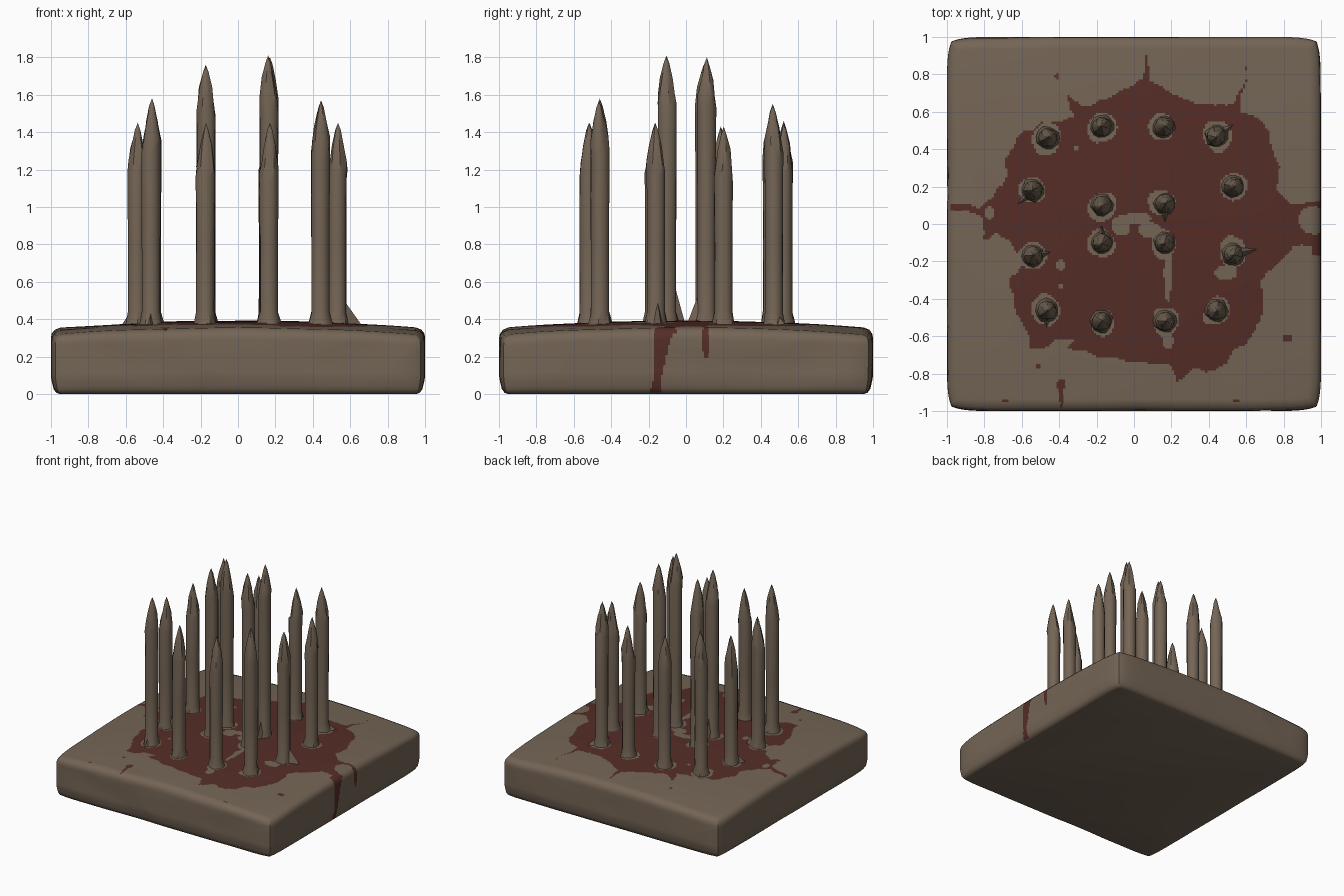
import bpy, bmesh, math, random
from mathutils import Vector, noise

if "Cube" in bpy.data.objects:
    bpy.data.objects.remove(bpy.data.objects["Cube"])

random.seed(4)


def material(name, rgb):
    m = bpy.data.materials.new(name)
    m.diffuse_color = (*rgb, 1)
    m.use_nodes = True
    m.node_tree.nodes["Principled BSDF"].inputs["Base Color"].default_value = m.diffuse_color
    return m


STONE = material("brown stone", (0.175, 0.130, 0.092))
STAIN = material("dark red stain", (0.090, 0.026, 0.020))


def finish(bm, name, mats, angle):
    bmesh.ops.recalc_face_normals(bm, faces=bm.faces[:])
    me = bpy.data.meshes.new(name)
    bm.to_mesh(me)
    bm.free()
    for m in mats:
        me.materials.append(m)
    ob = bpy.data.objects.new(name, me)
    bpy.context.collection.objects.link(ob)
    bpy.ops.object.select_all(action='DESELECT')
    ob.select_set(True)
    bpy.context.view_layer.objects.active = ob
    bpy.ops.object.shade_smooth_by_angle(angle=math.radians(angle))
    return ob


# Spike layout: x, y, tip height
SPIKES = [(-.46, .46, 1.55), (-.17, .52, 1.46), (.16, .52, 1.45), (.44, .47, 1.55),
          (-.54, .18, 1.43), (-.17, .10, 1.76), (.165, .11, 1.80), (.53, .20, 1.43),
          (-.54, -.17, 1.45), (-.17, -.10, 1.76), (.165, -.10, 1.81), (.53, -.16, 1.45),
          (-.465, -.46, 1.58), (-.175, -.52, 1.45), (.165, -.52, 1.45), (.44, -.46, 1.57)]

# Outline of the splash on the top, clockwise from the back
SPLASH = [(.05, .76), (.065, .92), (.08, .77), (.2, .7), (.33, .64), (.5, .63), (.56, .7),
          (.59, .79), (.57, .6), (.66, .57), (.72, .5), (.74, .4), (.78, .3), (.76, .19),
          (.83, .11), (1.1, .13), (1.1, .11), (.88, .08), (.88, .02), (.91, -.04), (1.1, -.06),
          (1.1, -.14), (.85, -.12), (.74, -.25), (.66, -.3), (.69, -.4), (.65, -.57),
          (.55, -.68), (.45, -.78), (.33, -.78), (.22, -.83), (.2, -.76), (.05, -.74),
          (-.15, -.71), (-.3, -.69), (-.35, -.67), (-.33, -.61), (-.42, -.62), (-.51, -.66),
          (-.55, -.68), (-.56, -.6), (-.63, -.47), (-.65, -.38), (-.66, -.28), (-.6, -.22),
          (-.65, -.1), (-.74, -.05), (-.8, -.1), (-.82, .05), (-.97, .08), (-.97, .11),
          (-.82, .09), (-.7, .21), (-.68, .35), (-.6, .48), (-.5, .54), (-.41, .55),
          (-.32, .58), (-.37, .7), (-.28, .63), (-.2, .64), (-.13, .7), (0, .73)]
# Stray drops and bare gaps: x, y, radius x, radius y
DROPS = [(-.41, .79, .012, .02), (.6, .83, .012, .015), (-.51, -.76, .015, .015),
         (.82, -.61, .025, .02), (-.39, -.86, .022, .035), (-.39, -.92, .015, .05),
         (-.7, -.95, .02, .015), (.55, -.95, .02, .015)]
GAPS = [(-.07, -.01, .05, .055), (.02, .03, .07, .035), (.18, -.26, .02, .16),
        (.08, -.03, .06, .04), (-.77, .06, .025, .035), (-.39, -.22, .025, .03),
        (-.31, .4, .015, .012), (-.39, -.33, .012, .012), (.18, -.62, .03, .05),
        (.49, -.26, .06, .04)]


def inside(x, y, poly):
    hit = False
    for (ax, ay), (bx, by) in zip(poly, poly[1:] + poly[:1]):
        if (ay > y) != (by > y) and x < ax + (y - ay) / (by - ay) * (bx - ax):
            hit = not hit
    return hit


def in_ovals(x, y, ovals):
    return any(((x - a) / rx) ** 2 + ((y - b) / ry) ** 2 < 1 for a, b, rx, ry in ovals)


def stained_top(x, y):
    if in_ovals(x, y, DROPS):
        return True
    wob = .02 * noise.noise(Vector((x * 14, y * 14, 3)))
    if not inside(x + wob, y - wob, SPLASH) or in_ovals(x, y, GAPS):
        return False
    # bare ring around each spike
    for sx, sy, _ in SPIKES:
        if math.hypot(x - sx, y - sy) < .075 + .035 * noise.noise(Vector((x * 7, y * 7, 0))):
            return False
    return True


def stained_side(x, y, z):
    if x < .96:
        return False
    run = abs(y + .165 - .13 * z) < (.02 + .11 * abs(z - .09) if z > .09 else .018 + .2 * (.09 - z))
    return run or ((y - .11) / .02) ** 2 + ((z - .27) / .085) ** 2 < 1


# Slab: domed top grid, sides extruded down ring by ring
N, EDGE = 160, .95


def top_z(x, y):
    return .392 - .04 * (x * x + y * y) + .006 * noise.noise(Vector((x * 2, y * 2, 5)))


bm = bmesh.new()
bmesh.ops.create_grid(bm, x_segments=N, y_segments=N, size=EDGE)
for v in bm.verts:
    v.co.z = top_z(v.co.x, v.co.y)
base = {}
ring = [e for e in bm.edges if e.is_boundary]
rings = [(.98, .965), (.995, .91)] + [(1, .84 - .05 * i) for i in range(12)] + \
        [(.995, .2), (.99, .14), (.985, .08), (.97, .02), (.95, 0)]
prev = EDGE
zs = 1
for width, frac in rings:
    new = bmesh.ops.extrude_edge_only(bm, edges=ring)["geom"]
    ring = [g for g in new if isinstance(g, bmesh.types.BMEdge) and g.is_boundary]
    for v in {v for e in ring for v in e.verts}:
        v.co.x *= width / prev
        v.co.y *= width / prev
        v.co.z *= frac / zs
    prev, zs = width, frac
bmesh.ops.contextual_create(bm, geom=ring)
for f in bm.faces:
    c = f.calc_center_median()
    if len(f.verts) == 4:
        top = max(abs(c.x), abs(c.y)) < EDGE
        f.material_index = int(stained_top(c.x, c.y) if top else
                               stained_side(c.x, c.y, c.z) or (c.z > .33 and stained_top(c.x, c.y)))
# worn corners and uneven sides
for v in bm.verts:
    x, y, z = v.co
    n = 1 - .01 * max(0, noise.noise(Vector((x * 2, y * 2, z * 4)))) * max(abs(x), abs(y)) ** 6
    v.co.x = x * n * (1 - .025 * abs(y) ** 16)
    v.co.y = y * n * (1 - .025 * abs(x) ** 16)
finish(bm, "slab", [STONE, STAIN], 40)


# Spikes: whittled poles with flared feet and rough points
def spike(i, x, y, tip):
    bm = bmesh.new()
    sides = 12
    turn = random.uniform(0, 6.28)
    lean = random.uniform(0, 6.28)
    # height, radius, roughness
    profile = [(.34, .066, .1), (.385, .060, .1), (.44, .049, .02), (.8, .049, .02),
               (tip - .28, .051, .03), (tip - .22, .047, .1), (tip - .12, .032, .15),
               (tip - .04, .014, .15)]
    loops = []
    for k, (z, r, rough) in enumerate(profile):
        off = .006 if k >= 5 else 0
        loop = []
        for s in range(sides):
            a = turn + s * math.tau / sides
            rr = r * (1 + random.uniform(-rough, rough))
            dz = random.uniform(-.03, .03) if k in (4, 5) else 0
            loop.append(bm.verts.new((x + off * math.cos(lean) + rr * math.cos(a),
                                      y + off * math.sin(lean) + rr * math.sin(a), z + dz)))
        loops.append(loop)
    for lo, hi in zip(loops, loops[1:]):
        for s in range(sides):
            t = (s + 1) % sides
            bm.faces.new((lo[s], lo[t], hi[t], hi[s]))
    point = bm.verts.new((x + .006 * math.cos(lean), y + .006 * math.sin(lean), tip))
    for s in range(sides):
        bm.faces.new((loops[-1][s], loops[-1][(s + 1) % sides], point))
    bm.faces.new(loops[0])
    finish(bm, f"spike_{i + 1}", [STONE], 35)


for i, s in enumerate(SPIKES):
    spike(i, *s)


# Buttress: small torn fin at a spike's foot, given by direction and height
def buttress(i, x, y, angle, reach, h):
    d = Vector((math.cos(angle), math.sin(angle), 0))
    side = Vector((-d.y, d.x, 0)) * .045
    c = Vector((x, y, .36))
    bm = bmesh.new()
    p = [bm.verts.new(q) for q in (c + side, c - side, c + d * reach, c + d * .045 + Vector((0, 0, h)))]
    for f in ((0, 1, 2), (0, 1, 3), (1, 2, 3), (2, 0, 3)):
        bm.faces.new([p[k] for k in f])
    finish(bm, f"foot_fin_{i + 1}", [STONE], 30)


FINS = [(.53, -.16, .2, .14, .13), (-.17, -.10, 1.6, .10, .2), (.165, .11, -1.57, .11, .17),
        (-.54, .18, -2.4, .12, .08), (-.54, -.17, .2, .11, .12), (-.465, -.46, -1.6, .1, .08),
        (.44, .47, .6, .12, .06)]
for i, f in enumerate(FINS):
    buttress(i, *f)
